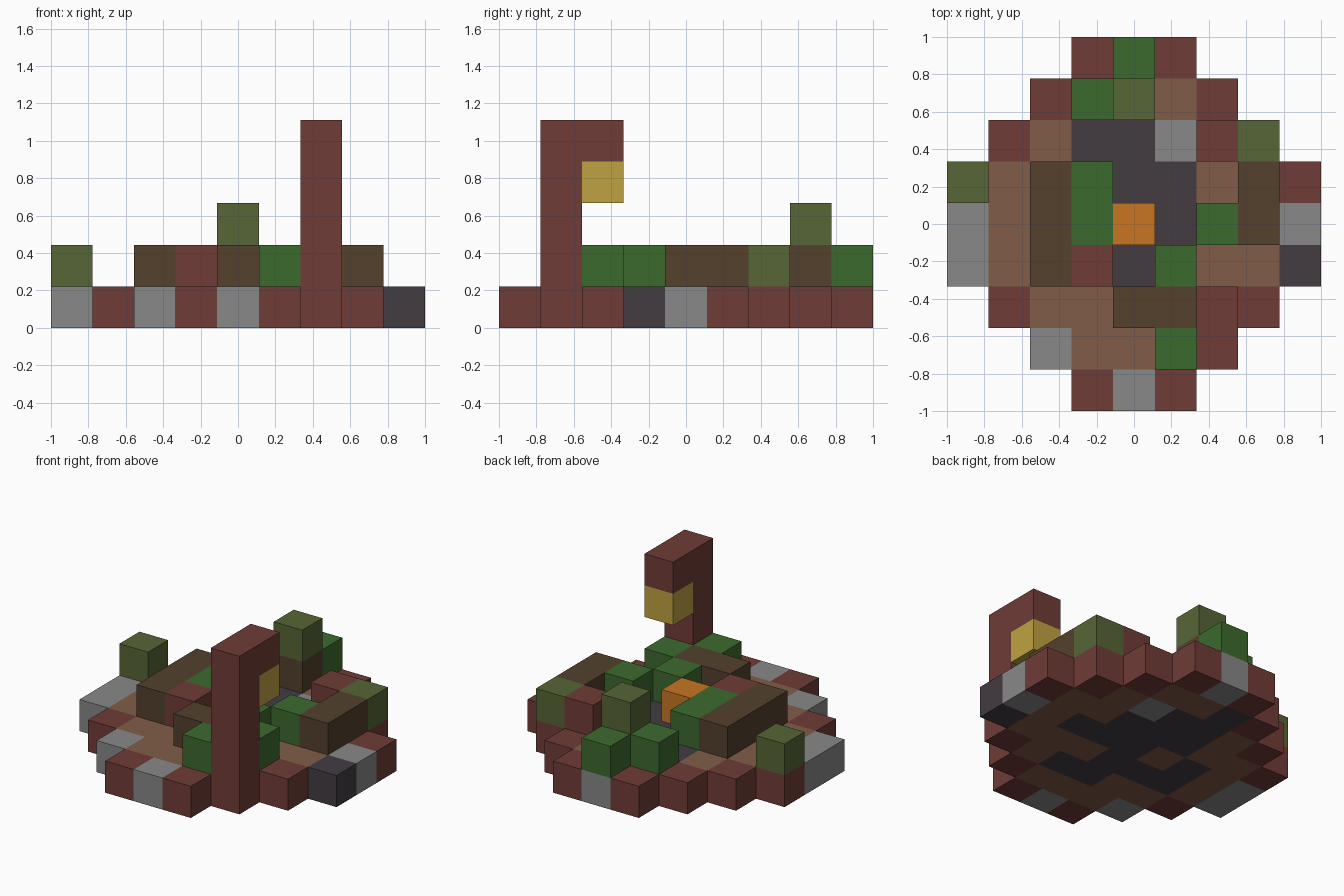
import bpy
import bmesh
from mathutils import Vector

cube = bpy.data.objects.get("Cube")
if cube:
    bpy.data.objects.remove(cube, do_unlink=True)

CELL = 2 / 9

# Plan of each level, back row first, one letter per block
GROUND = """
...RSR...
..RDTTR..
.RTDDSTR.
RTTDDDTTR
STDTDDDTS
STDDDTTTD
.RTTDDTR.
..STTTP..
...RSR..."""
RAISED = """
....G....
...GB....
......RO.
O.BG...B.
..BGF.GB.
..BR.G...
....BBG..
.....GP..
........."""

# Letter: part name, colour name, sRGB colour
KINDS = {
    "R": ("clay_blocks", "red_clay", "6F3C37"),
    "P": ("lamp_post", "red_clay", "6F3C37"),
    "S": ("stone_blocks", "grey_stone", "888888"),
    "T": ("path_blocks", "tan_earth", "805C48"),
    "D": ("slate_floor", "dark_slate", "433C42"),
    "B": ("log_blocks", "dark_brown", "53412D"),
    "G": ("leaf_blocks", "leaf_green", "3C6A2E"),
    "O": ("moss_blocks", "olive_moss", "566636"),
    "F": ("fire_block", "orange_fire", "C87622"),
    "Y": ("lamp_block", "yellow_lamp", "BFA242"),
}


def linear(code):
    vals = [int(code[i:i + 2], 16) / 255 for i in (0, 2, 4)]
    return [v / 12.92 if v < 0.04045 else ((v + 0.055) / 1.055) ** 2.4
            for v in vals] + [1.0]


def material(name, code):
    mat = bpy.data.materials.get(name)
    if not mat:
        mat = bpy.data.materials.new(name)
        mat.use_nodes = True
        mat.diffuse_color = linear(code)
        bsdf = mat.node_tree.nodes["Principled BSDF"]
        bsdf.inputs["Base Color"].default_value = linear(code)
        bsdf.inputs["Roughness"].default_value = 0.9
    return mat


# Read the plans into block positions
blocks = {}
for level, plan in enumerate((GROUND, RAISED)):
    for row, line in enumerate(plan.split()):
        for col, letter in enumerate(line):
            if letter != ".":
                blocks[col - 4, 4 - row, level] = letter

# Tall bush, then the hooked post with its hanging lamp
blocks[0, 3, 2] = "O"
for level in (2, 3, 4):
    blocks[2, -3, level] = "P"
blocks[2, -2, 4] = "P"
blocks[2, -2, 3] = "Y"


def build(letter):
    """Make one part from its blocks, leaving out faces between blocks."""
    name, colour, code = KINDS[letter]
    bm = bmesh.new()
    for pos, kind in blocks.items():
        if kind != letter:
            continue
        centre = Vector(pos) + Vector((0, 0, 0.5))
        for axis in range(3):
            for sign in (-1, 1):
                normal = Vector((0, 0, 0))
                normal[axis] = sign
                if tuple(int(v) for v in Vector(pos) + normal) in blocks:
                    continue
                u = Vector((0, 0, 0))
                u[(axis + 1) % 3] = 0.5
                v = normal.cross(u)
                mid = centre + normal * 0.5
                corners = (mid - u - v, mid + u - v, mid + u + v, mid - u + v)
                bm.faces.new([bm.verts.new(c * CELL) for c in corners])
    bmesh.ops.remove_doubles(bm, verts=bm.verts, dist=0.001)
    mesh = bpy.data.meshes.new(name)
    bm.to_mesh(mesh)
    bm.free()
    mesh.materials.append(material(colour, code))
    bpy.context.collection.objects.link(bpy.data.objects.new(name, mesh))


for letter in KINDS:
    build(letter)
